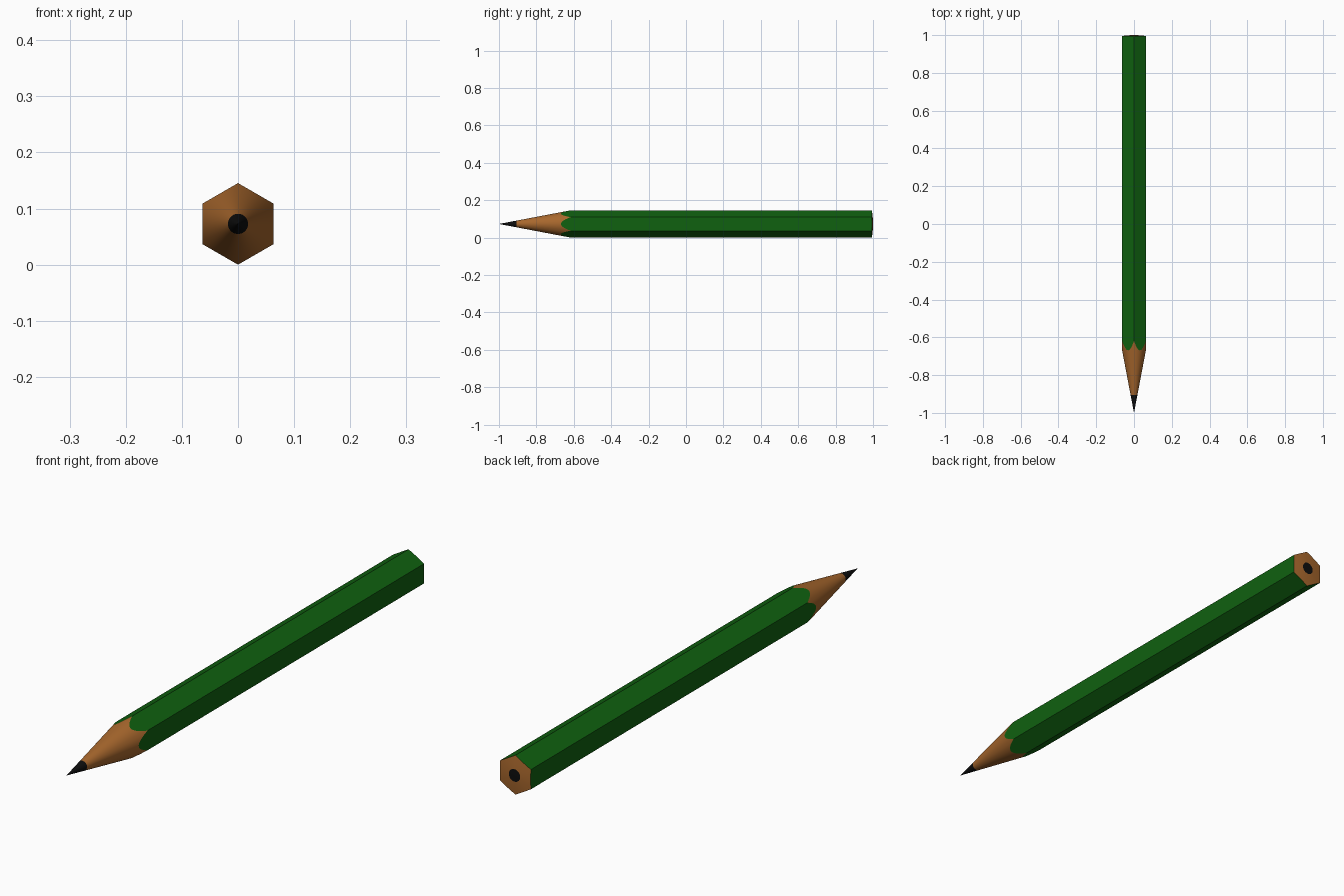
import bpy, bmesh, math

if "Cube" in bpy.data.objects:
    bpy.data.objects.remove(bpy.data.objects["Cube"])

STEPS = 16                       # samples along each of the six sides
COUNT = 6 * STEPS
RADIUS = 0.0727                  # corner radius of the hexagon
APOTHEM = RADIUS * math.cos(math.pi / 6)
SLOPE = 0.19                     # radius gained per unit behind the point
LEAD_FRONT, LEAD_BACK = 0.018, 0.023


def material(name, color):
    mat = bpy.data.materials.new(name)
    mat.use_nodes = True
    mat.diffuse_color = color
    bsdf = mat.node_tree.nodes["Principled BSDF"]
    bsdf.inputs["Base Color"].default_value = color
    bsdf.inputs["Roughness"].default_value = 0.6
    return mat


green = material("green paint", (0.005, 0.12, 0.005, 1))
wood = material("cedar wood", (0.39, 0.136, 0.026, 1))
black = material("black lead", (0.004, 0.004, 0.004, 1))


def hex_radius(i):
    # distance to the hexagon outline, measured from a corner
    turn = (i % STEPS) / STEPS * math.pi / 3 - math.pi / 6
    return APOTHEM / math.cos(turn)


def cone_y(r):
    return -1 + r / SLOPE


def end_y(r):
    return 1 - 1.2 * r * r       # gently domed back end


def ring(bm, radius, depth):
    verts = []
    for i in range(COUNT):
        a = math.pi / 2 + math.tau * i / COUNT
        r = radius(i)
        verts.append(bm.verts.new((r * math.cos(a), depth(r), RADIUS + r * math.sin(a))))
    return verts


def bridge(bm, a, b):
    for i in range(COUNT):
        j = (i + 1) % COUNT
        bm.faces.new((a[i], a[j], b[j], b[i]))


def finish(bm, name, mat, smooth):
    bmesh.ops.recalc_face_normals(bm, faces=bm.faces)
    for f in bm.faces:
        f.smooth = smooth
    mesh = bpy.data.meshes.new(name)
    bm.to_mesh(mesh)
    bm.free()
    mesh.materials.append(mat)
    obj = bpy.data.objects.new(name, mesh)
    bpy.context.collection.objects.link(obj)
    return obj


# Painted casing: six flat sides with scalloped front edges
bm = bmesh.new()
front = ring(bm, hex_radius, cone_y)
back = ring(bm, hex_radius, end_y)
bridge(bm, front, back)
finish(bm, "painted_casing", green, False)

# Sharpened wood cone
bm = bmesh.new()
bridge(bm, ring(bm, lambda i: LEAD_FRONT, cone_y), ring(bm, hex_radius, cone_y))
finish(bm, "sharpened_wood", wood, True)

# Lead point
bm = bmesh.new()
base = ring(bm, lambda i: LEAD_FRONT, cone_y)
bridge(bm, ring(bm, lambda i: 0.0004, cone_y), base)
bmesh.ops.remove_doubles(bm, verts=bm.verts, dist=0.00001)
finish(bm, "lead_point", black, True)

# Wood at the back end
bm = bmesh.new()
inner = ring(bm, lambda i: LEAD_BACK, end_y)
middle = ring(bm, lambda i: (LEAD_BACK + hex_radius(i)) / 2, end_y)
bridge(bm, inner, middle)
bridge(bm, middle, ring(bm, hex_radius, end_y))
for f in bm.faces:
    if f.normal.y < 0:
        f.normal_flip()
obj = finish(bm, "wood_end", wood, True)

# Lead core at the back end
bm = bmesh.new()
rim = ring(bm, lambda i: LEAD_BACK, end_y)
tip = bm.verts.new((0, 1, RADIUS))
for i in range(COUNT):
    bm.faces.new((rim[i], rim[(i + 1) % COUNT], tip))
finish(bm, "lead_end", black, True)

# Open discs are turned to face outwards
for name in ("wood_end", "lead_end"):
    mesh = bpy.data.objects[name].data
    if mesh.polygons[0].normal.y < 0:
        mesh.flip_normals()
for name in ("sharpened_wood", "lead_point"):
    mesh = bpy.data.objects[name].data
    if mesh.polygons[0].normal.y > 0:
        mesh.flip_normals()
casing = bpy.data.objects["painted_casing"].data
face = casing.polygons[0]
if face.normal.z * (face.center.z - RADIUS) < 0:
    casing.flip_normals()
